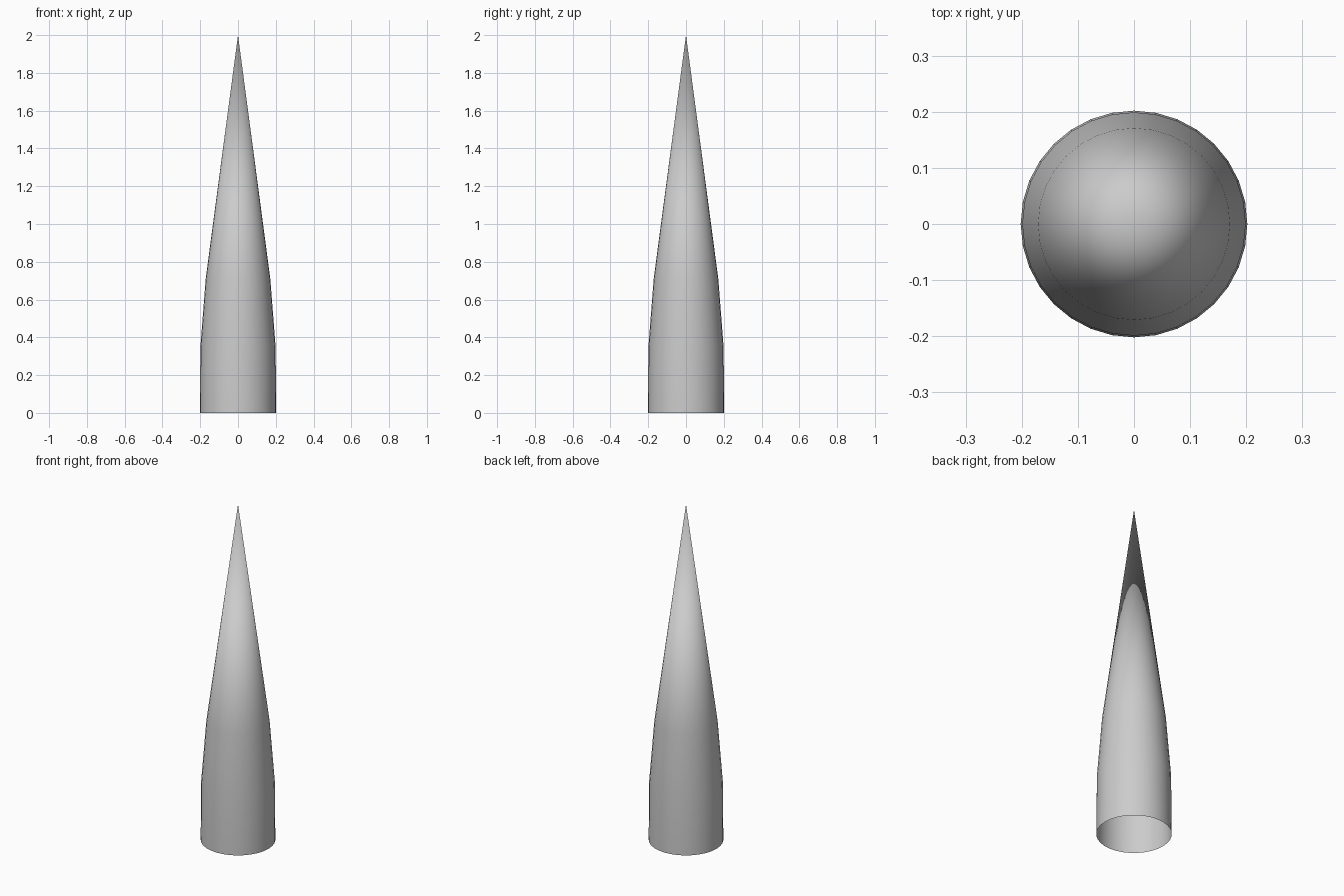
import bpy, bmesh
from math import cos, sin, tau

if "Cube" in bpy.data.objects:
    bpy.data.objects.remove(bpy.data.objects["Cube"])

SIDES = 32
# radius, height from the open base up to the last ring below the tip
PROFILE = [(0.202, 0.0), (0.199, 0.35), (0.171, 0.71)]
TIP_HEIGHT = 2.0

bm = bmesh.new()

# Rings of the hollow, tapering shell
rings = [[bm.verts.new((r * cos(tau * i / SIDES), r * sin(tau * i / SIDES), z))
          for i in range(SIDES)] for r, z in PROFILE]
for low, high in zip(rings, rings[1:]):
    for i in range(SIDES):
        j = (i + 1) % SIDES
        bm.faces.new((low[i], low[j], high[j], high[i]))

# Long pointed tip
tip = bm.verts.new((0, 0, TIP_HEIGHT))
for i in range(SIDES):
    bm.faces.new((rings[-1][i], rings[-1][(i + 1) % SIDES], tip))

for face in bm.faces:
    face.smooth = True

mesh = bpy.data.meshes.new("spike")
bm.to_mesh(mesh)
bm.free()
spike = bpy.data.objects.new("spike", mesh)
bpy.context.collection.objects.link(spike)
